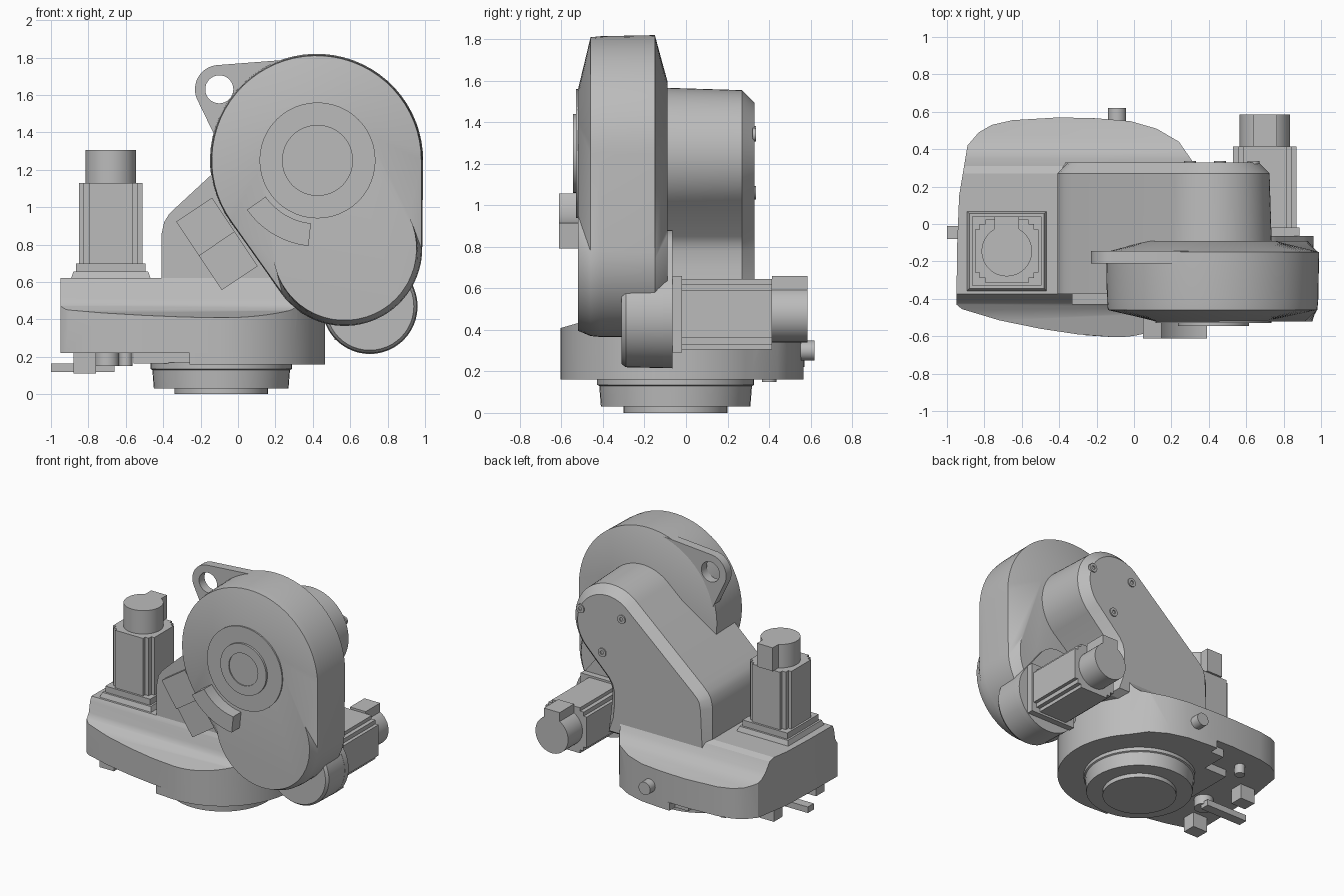
import bpy, bmesh
from math import sin, cos, pi, atan2, acos, hypot, radians

if "Cube" in bpy.data.objects:
    bpy.data.objects.remove(bpy.data.objects["Cube"])

grey = bpy.data.materials.new("machine grey")
grey.use_nodes = True
grey.diffuse_color = (0.5, 0.5, 0.5, 1)
grey.node_tree.nodes["Principled BSDF"].inputs["Base Color"].default_value = (0.5, 0.5, 0.5, 1)

# Maps a flat profile point plus a depth onto each extrusion axis
PLACE = {"x": lambda u, v, d: (d, u, v),
         "y": lambda u, v, d: (u, d, v),
         "z": lambda u, v, d: (u, v, d)}


def loft(name, axis, levels, rim=None):
    """Skin through (depth, profile) levels; rim adds a chamfered last face."""
    bm = bmesh.new()
    rings = [[bm.verts.new(PLACE[axis](u, v, d)) for u, v in pts] for d, pts in levels]
    for a, b in zip(rings, rings[1:]):
        for i in range(len(a)):
            j = (i + 1) % len(a)
            bm.faces.new((a[i], a[j], b[j], b[i]))
    bm.faces.new(rings[0])
    last = bm.faces.new(rings[-1])
    bmesh.ops.recalc_face_normals(bm, faces=bm.faces[:])
    if rim:
        bmesh.ops.inset_region(bm, faces=[last], thickness=rim, depth=rim)
    mesh = bpy.data.meshes.new(name)
    bm.to_mesh(mesh)
    bm.free()
    mesh.materials.append(grey)
    obj = bpy.data.objects.new(name, mesh)
    bpy.context.collection.objects.link(obj)
    smooth(obj)
    return obj


def smooth(obj):
    bpy.ops.object.select_all(action="DESELECT")
    obj.select_set(True)
    bpy.context.view_layer.objects.active = obj
    bpy.ops.object.shade_smooth_by_angle(angle=radians(25))


def prism(name, axis, pts, a, b, rim=None):
    return loft(name, axis, [(a, pts), (b, pts)], rim)


def arc(cx, cy, r, a0, a1, n=24):
    angles = [radians(a0 + (a1 - a0) * i / n) for i in range(n + 1)]
    return [(cx + r * cos(t), cy + r * sin(t)) for t in angles]


def circle(cx, cy, r, n=48):
    return arc(cx, cy, r, 0, 360, n)[:-1]


def rect(x0, x1, y0, y1):
    return [(x0, y0), (x1, y0), (x1, y1), (x0, y1)]


def belt(c1, r1, c2, r2):
    """Outline of a taut belt around two circles."""
    dx, dy = c2[0] - c1[0], c2[1] - c1[1]
    phi = atan2(dy, dx) * 180 / pi
    th = acos((r1 - r2) / hypot(dx, dy)) * 180 / pi
    return arc(*c1, r1, phi + th, phi + 360 - th, 40) + arc(*c2, r2, phi - th, phi + th, 28)


def boolean(obj, cutter, operation):
    mod = obj.modifiers.new("cut", "BOOLEAN")
    mod.operation, mod.object, mod.solver = operation, cutter, "EXACT"
    bpy.context.view_layer.objects.active = obj
    bpy.ops.object.modifier_apply(modifier=mod.name)
    bpy.data.objects.remove(cutter)
    smooth(obj)


# Base housing: plan outline crossed with a ridged section
front_edge = [(-0.95, -0.43), (-0.92, -0.455), (-0.72, -0.515), (-0.5, -0.56), (-0.3, -0.59)]
back_edge = [(0.24, 0.44), (0.12, 0.51), (-0.02, 0.55), (-0.2, 0.565), (-0.4, 0.57), (-0.65, 0.555),
             (-0.76, 0.53), (-0.83, 0.49), (-0.89, 0.42), (-0.935, 0.15), (-0.945, -0.1)]
curve = arc(-0.09, -0.05, 0.555, -92, 42, 32)
base = prism("base_housing", "z", front_edge + curve + back_edge, 0.22, 0.8)
section = [(-0.7, 0.1), (-0.7, 0.39), (-0.6, 0.41), (-0.46, 0.45), (-0.425, 0.475), (-0.405, 0.51),
           (-0.39, 0.59), (-0.375, 0.62), (0.27, 0.62), (0.31, 0.6), (0.35, 0.53), (0.39, 0.49),
           (0.45, 0.465), (0.7, 0.4), (0.7, 0.1)]
boolean(base, prism("base_section", "x", section, -1.2, 0.7), "INTERSECT")
prism("base_underplate", "z", [(-0.26, -0.595)] + curve + back_edge[:4] + [(-0.26, 0.567)], 0.16, 0.22)
prism("base_step", "z", rect(-0.56, -0.26, -0.3, 0.3), 0.165, 0.22)

# Turntable bearing
loft("bearing", "z", [(0.03, circle(-0.09, -0.05, 0.36)), (0.13, circle(-0.09, -0.05, 0.368)),
                      (0.135, circle(-0.09, -0.05, 0.378)), (0.17, circle(-0.09, -0.05, 0.378))])
prism("bearing_flange", "z", circle(-0.09, -0.05, 0.25), 0, 0.05)

# Fittings under and behind the base
prism("lever_hub", "z", circle(-0.7, -0.1, 0.065), 0.15, 0.23)
prism("lever_bar", "z", rect(-1, -0.66, -0.08, -0.01), 0.12, 0.165)
for i, y in enumerate((-0.33, 0.17)):
    prism(f"foot_block_{i}", "z", rect(-0.88, -0.76, y - 0.05, y + 0.05), 0.11, 0.23)
prism("foot_pin", "z", circle(-0.6, 0.4, 0.035, 24), 0.15, 0.23)
prism("catch_plate", "z", rect(-0.37, -0.26, 0.28, 0.5), 0.16, 0.23)
prism("back_plug", "y", circle(-0.09, 0.3, 0.048, 32), 0.5, 0.62)

# Upright arm with a chamfered back cover
side = [(-0.41, 0.45), (0.45, 0.45), (0.43, 0.6), (0.42, 0.7), (0.42, 0.78), (0.43, 0.82), (0.45, 0.85)]
shoulder = [(-0.33, 1.0), (-0.37, 0.96), (-0.395, 0.92), (-0.41, 0.85)]


def arm_outline(r):
    return side + arc(0.42, 1.25, r, -47, 133, 32) + shoulder


loft("arm", "y", [(-0.375, arm_outline(0.325)), (0.27, arm_outline(0.305))], rim=0.06)
for i, (x, z) in enumerate(((0.64, 1.34), (0.3, 1.35), (0.46, 1.06))):
    screw = prism(f"cover_screw_{i}", "y", circle(x, z, 0.032, 24), 0.32, 0.338)
    boolean(screw, prism("socket", "y", circle(x, z, 0.015, 6), 0.33, 0.35), "DIFFERENCE")

# Swinging head: a two-circle belt shape, dished at front and back
upper, lower = (0.42, 1.25), (0.57, 0.78)
head = [(-0.52, 0.31, 0.385), (-0.46, 0.56, 0.41), (-0.41, 0.565, 0.415),
        (-0.15, 0.57, 0.415), (-0.09, 0.35, 0.36)]
loft("head", "y", [(y, belt(upper, r1, lower, r2)) for y, r1, r2 in head])
prism("head_disc", "y", circle(0.425, 1.25, 0.31), -0.53, -0.5)
ring = prism("head_ring", "y", circle(0.425, 1.25, 0.19), -0.545, -0.5)
boolean(ring, prism("ring_bore", "y", circle(0.425, 1.25, 0.12), -0.6, -0.537), "DIFFERENCE")
prism("curved_guard", "y", arc(0.425, 1.25, 0.46, 215, 264) + arc(0.425, 1.25, 0.338, 264, 215),
      -0.613, -0.47)

# Lifting lug
lug = prism("lifting_lug", "y", belt((-0.1, 1.63), 0.13, (0.3, 1.4), 0.39), -0.21, -0.145)
boolean(lug, prism("lug_hole", "y", circle(-0.1, 1.63, 0.075, 32), -0.4, 0), "DIFFERENCE")

# Two stop blocks on the front of the arm
tilt = radians(-56.3)
for i, depth in enumerate((-0.43, -0.415)):
    along = rect(0.22 * i, 0.22 * i + 0.22, -0.115, 0.115)
    pts = [(-0.235 + u * cos(tilt) - v * sin(tilt), 0.987 + u * sin(tilt) + v * cos(tilt)) for u, v in along]
    prism(f"stop_block_{i}", "y", pts, depth, -0.3)


# Drive motors: notched body, round cap and connector
def notched(cx, cy, h, n):
    return [(cx + s * u, cy + s * v) for s in (1, -1) for u, v in
            ((h, -h + n), (h, h - n), (h - n, h - n), (h - n, h), (n - h, h), (n - h, h - n))]


def motor(name, axis, cx, cy, start, body, cap):
    prism(name + "_flange", axis, rect(cx - 0.185, cx + 0.185, cy - 0.185, cy + 0.185), start, start + 0.045)
    prism(name + "_body", axis, notched(cx, cy, 0.17, 0.055), start, body)
    prism(name + "_core", axis, rect(cx - 0.145, cx + 0.145, cy - 0.145, cy + 0.145), start, body)
    prism(name + "_cap", axis, circle(cx, cy, 0.135), body, cap)
    prism(name + "_connector", axis, rect(cx - 0.065, cx + 0.065, cy, cy + 0.185), body, cap)


motor("base_motor", "z", -0.68, -0.145, 0.655, 1.13, 1.305)
loft("base_motor_foot", "z", [(0.6, rect(-0.9, -0.46, -0.365, 0.075)),
                              (0.655, rect(-0.88, -0.48, -0.345, 0.055))])
motor("head_motor", "y", 0.7, 0.475, -0.065, 0.415, 0.585)

# Gearbox joining the second motor to the head
loft("gearbox", "y", [(-0.31, circle(0.705, 0.47, 0.235)), (-0.29, circle(0.705, 0.47, 0.25)),
                      (-0.065, circle(0.705, 0.47, 0.255))])
prism("gearbox_plate", "y", belt((0.705, 0.47), 0.255, (0.62, 0.7), 0.18), -0.11, -0.065)
